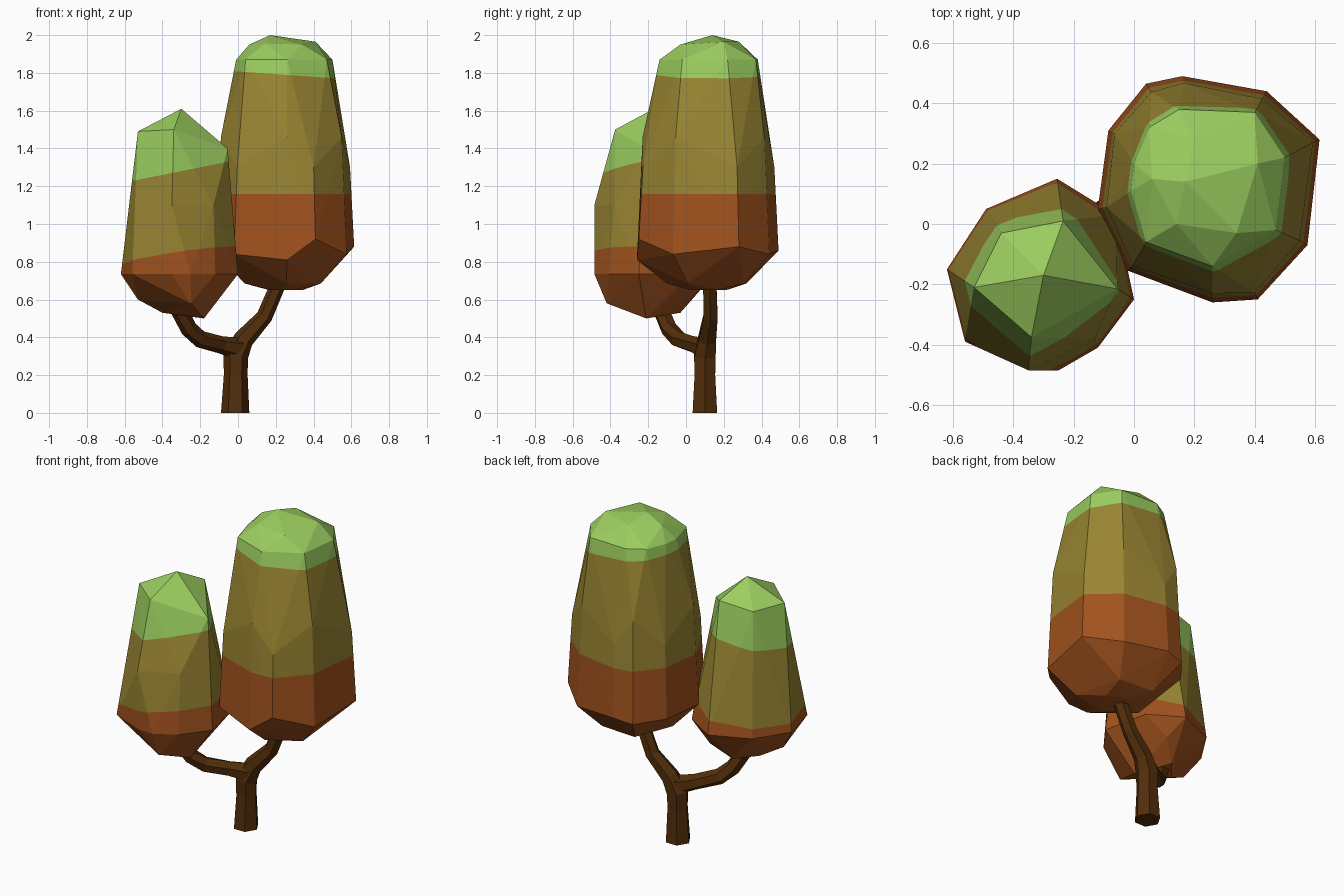
import bpy, bmesh, math
from mathutils import Vector

if "Cube" in bpy.data.objects:
    bpy.data.objects.remove(bpy.data.objects["Cube"])


def mat(name, rgb):
    m = bpy.data.materials.new(name)
    m.diffuse_color = (*rgb, 1)
    m.use_nodes = True
    m.node_tree.nodes["Principled BSDF"].inputs["Base Color"].default_value = m.diffuse_color
    return m


RUST = mat("rust leaves", (.36, .086, .013))
OLIVE = mat("olive leaves", (.32, .235, .032))
GREEN = mat("green leaves", (.328, .61, .114))
BARK = mat("bark", (.085, .027, .003))


def finish(bm, name, mats):
    bmesh.ops.recalc_face_normals(bm, faces=bm.faces)
    me = bpy.data.meshes.new(name)
    bm.to_mesh(me)
    bm.free()
    for m in mats:
        me.materials.append(m)
    ob = bpy.data.objects.new(name, me)
    bpy.context.collection.objects.link(ob)
    return ob


def ring(outline, centre, s, z):
    cx, cy = centre
    return [(cx + (x - cx) * s, cy + (y - cy) * s, z) for x, y in outline]


def crown(name, points, planes):
    """Faceted hull; each plane (point, normal) starts the next colour band."""
    bm = bmesh.new()
    for p in points:
        bm.verts.new(p)
    bmesh.ops.convex_hull(bm, input=bm.verts[:])
    loose = [v for v in bm.verts if not v.link_faces]
    bmesh.ops.delete(bm, geom=loose, context='VERTS')
    for co, no in planes:
        bmesh.ops.bisect_plane(bm, geom=bm.verts[:] + bm.edges[:] + bm.faces[:],
                               dist=1e-5, plane_co=co, plane_no=no)
    for f in bm.faces:
        c = f.calc_center_median()
        f.material_index = sum((c - Vector(co)).dot(Vector(no)) > 0 for co, no in planes)
    return finish(bm, name, [RUST, OLIVE, GREEN])


def limb(name, path, sides=6, start=None):
    """Tapered tube through (x, y, z, radius) stations."""
    bm = bmesh.new()
    pts = [Vector(p[:3]) for p in path]
    rings = []
    for i, p in enumerate(pts):
        d = (pts[min(i + 1, len(pts) - 1)] - pts[max(i - 1, 0)]).normalized()
        if i == 0 and start:
            d = Vector(start)
        u = Vector((0, 1, 0)).cross(d).normalized()
        v = d.cross(u)
        rings.append([bm.verts.new(p + path[i][3] * (u * math.cos(a) + v * math.sin(a)))
                      for a in [math.tau * k / sides for k in range(sides)]])
    for a, b in zip(rings, rings[1:]):
        for k in range(sides):
            j = (k + 1) % sides
            bm.faces.new((a[k], a[j], b[j], b[k]))
    bm.faces.new(rings[0])
    bm.faces.new(rings[-1])
    return finish(bm, name, [BARK])


# Large crown: widest outline, bulging middle, shoulder ring, cap and underside
big = [(.04, .465), (.16, .49), (.44, .44), (.615, .28), (.575, -.07),
       (.41, -.25), (.26, -.26), (-.02, -.155), (-.12, .05), (-.085, .31)]
belly_z = [.84, .86, .84, .88, .84, .92, .81, .84, .85, .85]
c = (.25, .12)
shoulder = [(0, .2), (.05, .32), (.15, .38), (.4, .37), (.5, .22),
            (.47, -.02), (.26, -.14), (.04, -.06), (-.01, .11)]
cap = [(.17, .14, 2), (.41, .2, 1.965), (.2, .28, 1.965),
       (.14, 0, 1.955), (.34, -.03, 1.95), (.06, .15, 1.95)]
crown("large_crown",
      [(x, y, z) for (x, y), z in zip(big, belly_z)]
      + ring(big[::2], c, .92, 1.46) + ring(big[1::2], c, .94, 1.3)
      + ring(shoulder, c, 1, 1.87) + cap
      + ring(big[::2], c, .58, .685) + ring(big[1::2], c, .25, .65),
      [((.25, .12, 1.16), (0, 0, 1)), ((.25, .12, 1.79), (.07, 0, 1))])

# Small crown: widest outline, rim, peak and underside
small = [(-.49, .05), (-.255, .15), (-.06, .03), (0, -.25), (-.12, -.41),
         (-.25, -.485), (-.35, -.48), (-.56, -.39), (-.62, -.15)]
rim = [(-.44, -.03, 1.48), (-.235, .01, 1.51), (-.055, -.215, 1.40),
       (-.34, -.375, 1.5), (-.53, -.21, 1.49), (-.35, -.485, 1.1), (-.13, -.38, 1.1)]
under = [(-.53, -.2, .6), (-.4, -.15, .53), (-.18, -.21, .5), (-.25, -.42, .58),
         (-.3, -.03, .53), (-.2, .05, .63)]
crown("small_crown",
      ring(small, (-.31, -.17), 1, .735) + rim + under + [(-.3, -.17, 1.61)],
      [((-.03, -.25, .88), (-.15, .07, 1)), ((-.3, -.25, 1.28), (-.2, 0, 1))])

# Trunk running into the right branch, and the bent left branch
limb("trunk_and_right_branch",
     [(-.015, .1, 0, .075), (-.012, .1, .2, .063), (-.012, .1, .3, .066),
      (.03, .112, .39, .054), (.14, .13, .51, .043), (.23, .125, .72, .04)],
     start=(0, 0, 1))
limb("left_branch", [(.0, .1, .34, .06), (-.09, .045, .36, .046),
                     (-.2, -.04, .39, .046), (-.26, -.09, .445, .045),
                     (-.31, -.13, .54, .045), (-.34, -.16, .64, .04)])
